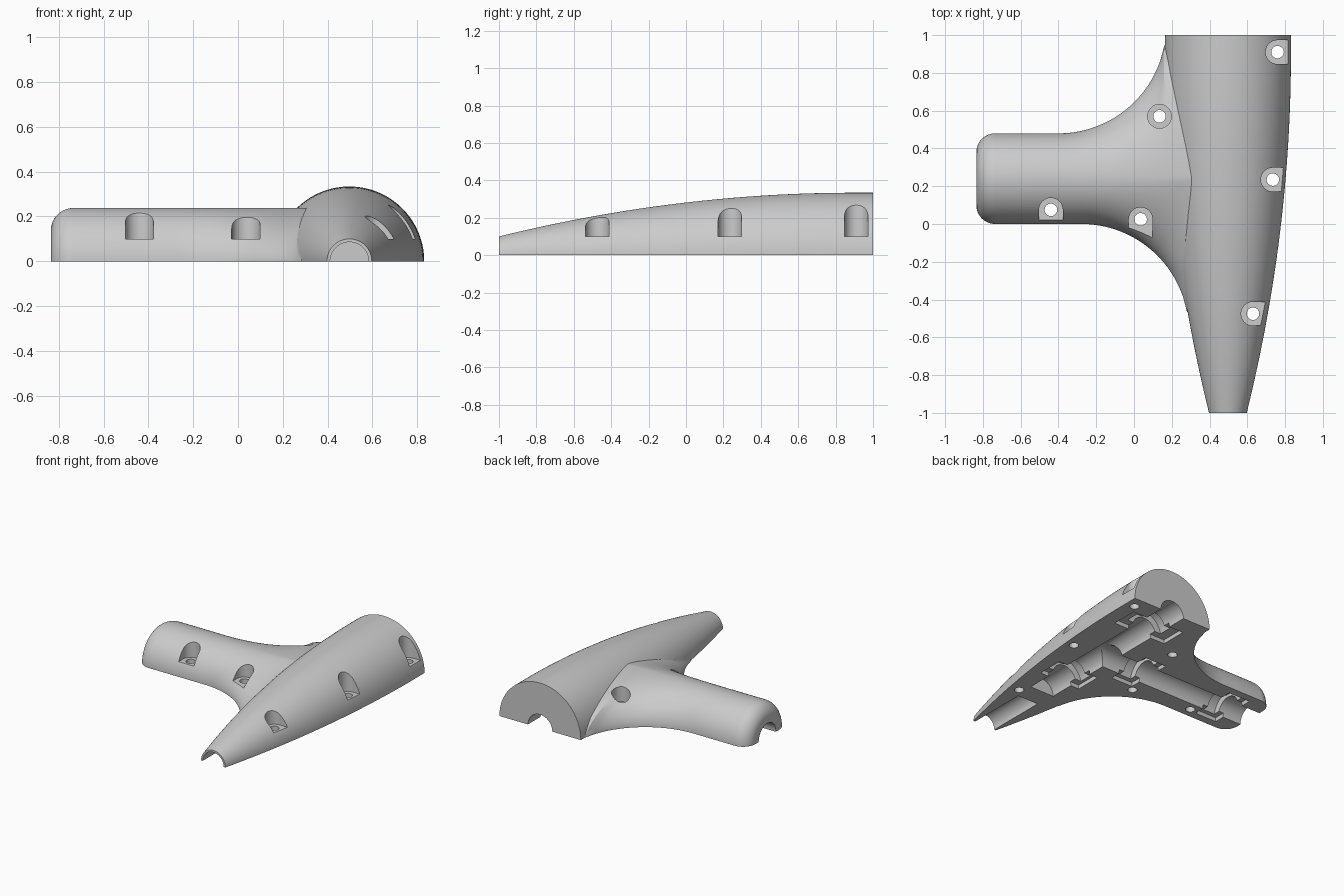
import bpy, bmesh
from math import sin, cos, pi, sqrt, radians, copysign
from mathutils import Matrix, Vector

old = bpy.data.objects.get("Cube")
if old:
    bpy.data.objects.remove(old, do_unlink=True)

grey = bpy.data.materials.new("plain grey")
grey.use_nodes = True
grey.diffuse_color = (0.6, 0.6, 0.6, 1)
grey.node_tree.nodes["Principled BSDF"].inputs["Base Color"].default_value = (0.6, 0.6, 0.6, 1)

AXIS_X, ARM_Y, ARM_H, SIDES = 0.497, 0.24, 0.238, 96
# Angles are offset by half a step so that no vertex lies on the parting plane
ANGLES = [2 * pi * (i + 0.5) / SIDES for i in range(SIDES)]


def finish(name, bm):
    bmesh.ops.recalc_face_normals(bm, faces=bm.faces)
    mesh = bpy.data.meshes.new(name)
    bm.to_mesh(mesh)
    bm.free()
    mesh.materials.append(grey)
    ob = bpy.data.objects.new(name, mesh)
    bpy.context.collection.objects.link(ob)
    return ob


def loft(name, rings):
    """Skin a list of equal-length closed rings and cap both ends."""
    bm = bmesh.new()
    rows = [[bm.verts.new(p) for p in ring] for ring in rings]
    n = len(rows[0])
    for a, b in zip(rows, rows[1:]):
        for i in range(n):
            j = (i + 1) % n
            # triangles keep the skin free of warped faces
            bm.faces.new((a[i], a[j], b[j]))
            bm.faces.new((a[i], b[j], b[i]))
    bm.faces.new(rows[0])
    bm.faces.new(rows[-1])
    return finish(name, bm)


def cylinder(name, start, end, radius):
    start, end = Vector(start), Vector(end)
    d = end - start
    bm = bmesh.new()
    turn = Vector((0, 0, 1)).rotation_difference(d).to_matrix().to_4x4()
    bmesh.ops.create_cone(bm, cap_ends=True, segments=48, radius1=radius, radius2=radius,
                          depth=d.length, matrix=Matrix.Translation((start + end) / 2)
                          @ turn @ Matrix.Rotation(pi / 48, 4, "Z"))
    return finish(name, bm)


def box(name, low, high):
    low, high = Vector(low), Vector(high)
    bm = bmesh.new()
    bmesh.ops.create_cube(bm, size=1, matrix=Matrix.Translation((low + high) / 2)
                          @ Matrix.Diagonal((*(high - low), 1)))
    return finish(name, bm)


def combine(target, other, operation="DIFFERENCE"):
    mod = target.modifiers.new("shape", "BOOLEAN")
    mod.operation, mod.solver, mod.object = operation, "EXACT", other
    bpy.ops.object.select_all(action="DESELECT")
    bpy.context.view_layer.objects.active = target
    target.select_set(True)
    bpy.ops.object.modifier_apply(modifier=mod.name)
    bpy.data.objects.remove(other, do_unlink=True)


# Tapered main body, round about a lengthwise axis
def body_radius(y):
    return 0.334 - 0.234 * (max(0.9 - y, 0) / 1.9) ** 2


def body_ring(y):
    r = body_radius(y)
    return [(AXIS_X + r * cos(a), y, r * sin(a)) for a in ANGLES]


shell = loft("half_shell", [body_ring(-1 + i / 16) for i in range(33)])


# Side arm: rounded free end, flaring in plan where it meets the body
def flare(x, start, radius):
    """Sideways growth and progress (0 to 1) along a quarter-circle flare."""
    d = min(max(x - start, 0), radius * 0.99)
    return radius - sqrt(radius ** 2 - d ** 2), d / radius


def arm_ring(x):
    tip = max(-0.735 - x, 0)
    trim = 0.1 - sqrt(max(0.01 - tip ** 2, 0))
    front, front_t = flare(x, -0.28, 0.57)
    back, back_t = flare(x, -0.4, 0.57)
    ring = []
    for a in ANGLES:
        c, s = cos(a), sin(a)
        reach, power = (back, 1 + 0.15 * back_t) if c > 0 else (front, 1 + 0.7 * front_t ** 2)
        y = ARM_Y + (0.24 - trim + reach) * copysign(abs(c) ** power, c)
        ring.append((x, y, (ARM_H - trim) * copysign(abs(s) ** power, s)))
    return ring


xs = [-0.735 - 0.1 * cos(i * pi / 20) for i in range(11)]
xs += [-0.5] + [-0.4 + i * 0.02 for i in range(45)]
combine(shell, loft("arm", [arm_ring(x) for x in xs]), "UNION")
combine(shell, box("back_cut", (-2, 1, -1), (2, 2, 1)))
combine(shell, box("lower_cut", (-2, -2, -1), (2, 2, 0)))

# Underside channels for the body and arm
combine(shell, cylinder("nose_bore", (AXIS_X, -1.1, 0), (AXIS_X, -0.54, 0), 0.086))
combine(shell, cylinder("body_bore", (AXIS_X, -0.39, 0), (AXIS_X, 1.1, 0), 0.1))
combine(shell, cylinder("arm_bore", (-0.95, ARM_Y, 0), (AXIS_X, ARM_Y, 0), 0.101))

# Ring grooves, each with a shallow rectangular pocket around it
for y, half in ((-0.1, 0.17), (0.75, 0.22)):
    combine(shell, cylinder("body_groove", (AXIS_X, y - 0.05, 0), (AXIS_X, y + 0.05, 0), 0.15))
    combine(shell, box("body_pocket", (AXIS_X - half, y - 0.1, -0.1), (AXIS_X + half, y + 0.1, 0.03)))
for x in (0.16, -0.59):
    combine(shell, cylinder("arm_groove", (x - 0.05, ARM_Y, 0), (x + 0.05, ARM_Y, 0), 0.15))
    combine(shell, box("arm_pocket", (x - 0.09, ARM_Y - 0.18, -0.1), (x + 0.09, ARM_Y + 0.18, 0.03)))

# Screw holes with flat seats that open toward the nearest side
screws = [(-0.44, 0.075, 0, -1), (0.035, 0.025, 0, -1), (0.135, 0.57, 0, 0),
          (0.76, 0.91, 1, 0), (0.735, 0.235, 1, 0), (0.63, -0.475, 1, 0)]
R = 0.063
for x, y, dx, dy in screws:
    combine(shell, cylinder("screw_seat", (x, y, 0.1), (x, y, 0.6), R))
    if dx:
        combine(shell, box("seat_opening", (x, y - R, 0.1), (x + 0.3, y + R, 0.6)))
    if dy:
        combine(shell, box("seat_opening", (x - R, y - 0.3, 0.1), (x + R, y, 0.6)))
    combine(shell, cylinder("screw_hole", (x, y, -0.1), (x, y, 0.3), 0.033))

bpy.ops.object.shade_smooth_by_angle(angle=radians(25))
